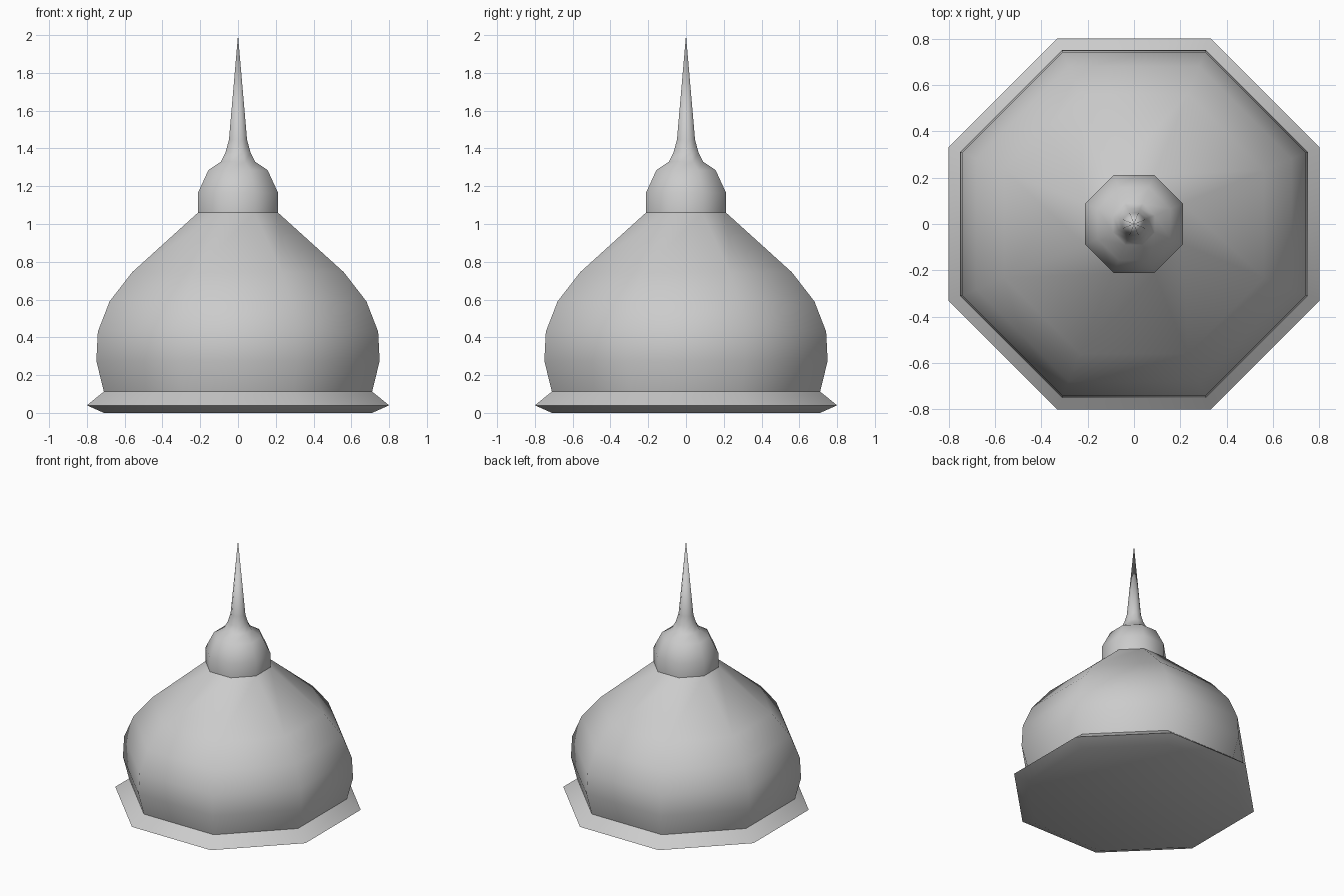
import bpy, math
from mathutils import Vector

cube = bpy.data.objects.get("Cube")
if cube:
    bpy.data.objects.remove(cube)

SIDES = 8
CORNER = 1 / math.cos(math.pi / SIDES)  # flat distance to corner distance

stone = bpy.data.materials.new("pale_grey")
stone.use_nodes = True
grey = (0.6, 0.6, 0.6, 1)
stone.diffuse_color = grey
stone.node_tree.nodes["Principled BSDF"].inputs["Base Color"].default_value = grey


def ring(flat, z):
    """Octagon whose flat sides face the axes."""
    turns = [(i + 0.5) * math.tau / SIDES for i in range(SIDES)]
    return [Vector((flat * CORNER * math.cos(a), flat * CORNER * math.sin(a), z)) for a in turns]


# Roof profile from the bottom up: (flat distance, height)
profile = [
    (0.71, 0), (0.80, 0.04), (0.71, 0.113),                     # eave
    (0.75, 0.275), (0.742, 0.43), (0.68, 0.59), (0.56, 0.745),  # dome
    (0.212, 1.06), (0.212, 1.165), (0.157, 1.285),              # collar
    (0.09, 1.33), (0.066, 1.38), (0.048, 1.445),                # spire foot
]
verts = [v for flat, z in profile for v in ring(flat, z)]
faces = [tuple(reversed(range(SIDES)))]
for r in range(len(profile) - 1):
    for i in range(SIDES):
        j = (i + 1) % SIDES
        a, b = r * SIDES, (r + 1) * SIDES
        faces.append((a + i, a + j, b + j, b + i))

# Spire tip
tip = len(verts)
top = tip - SIDES
verts.append(Vector((0, 0, 2)))
faces += [(top + i, top + (i + 1) % SIDES, tip) for i in range(SIDES)]

mesh = bpy.data.meshes.new("dome_roof")
mesh.from_pydata(verts, [], faces)
mesh.materials.append(stone)
roof = bpy.data.objects.new("dome_roof", mesh)
bpy.context.collection.objects.link(roof)

bpy.context.view_layer.objects.active = roof
roof.select_set(True)
bpy.ops.object.shade_smooth_by_angle(angle=math.radians(47))
